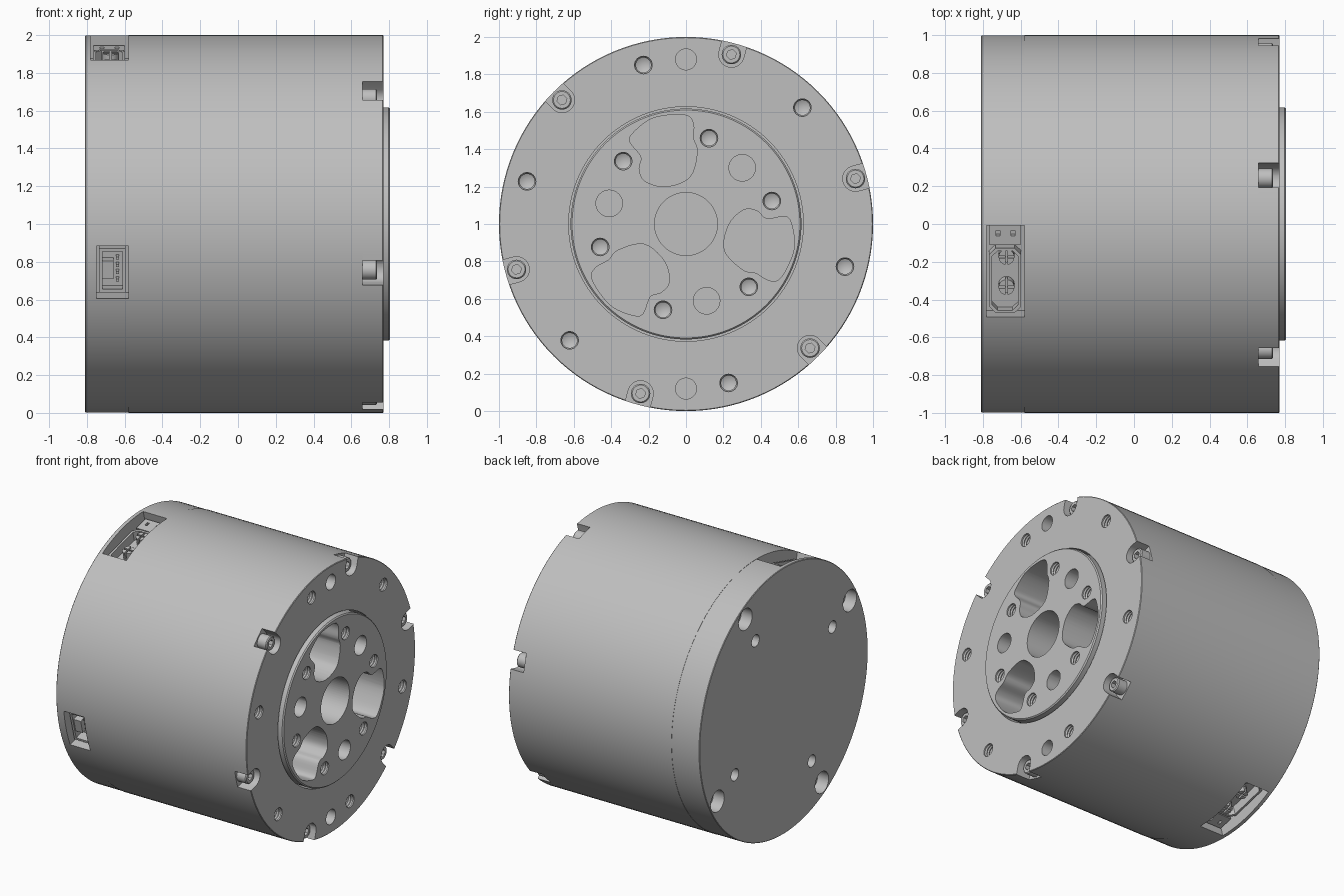
import bpy, bmesh
from math import sin, cos, pi, radians, tau
from mathutils import Vector

if "Cube" in bpy.data.objects:
    bpy.data.objects.remove(bpy.data.objects["Cube"])

grey = bpy.data.materials.new("machined grey")
grey.use_nodes = True
grey.diffuse_color = (0.52, 0.52, 0.52, 1)
grey.node_tree.nodes["Principled BSDF"].inputs["Base Color"].default_value = (0.52, 0.52, 0.52, 1)


def finish(name, bm):
    bmesh.ops.recalc_face_normals(bm, faces=bm.faces)
    mesh = bpy.data.meshes.new(name)
    bm.to_mesh(mesh)
    bm.free()
    mesh.materials.append(grey)
    obj = bpy.data.objects.new(name, mesh)
    bpy.context.collection.objects.link(obj)
    return obj


def lathe(name, profile, radius=0, angle=0, steps=32):
    """Spin (x, r) points about an x-parallel axis placed at a polar position."""
    a = radians(angle)
    axis = Vector((0, radius * cos(a), 1 + radius * sin(a)))
    bm = bmesh.new()
    vs = [bm.verts.new(axis + Vector((x, 0, r))) for x, r in profile]
    es = [bm.edges.new(pair) for pair in zip(vs, vs[1:])]
    bmesh.ops.spin(bm, geom=vs + es, cent=axis, axis=(1, 0, 0), angle=tau, steps=steps)
    bmesh.ops.remove_doubles(bm, verts=bm.verts, dist=1e-5)
    return finish(name, bm)


def prism(name, pts, lo, hi, angle=0, radial=False):
    """Extrude (radial, tangent) points along x, or (x, tangent) points outward."""
    a = radians(angle)

    def place(p, h):
        x, v, u = (p[0], h, p[1]) if radial else (h, p[0], p[1])
        return (x, v * cos(a) - u * sin(a), 1 + v * sin(a) + u * cos(a))

    bm = bmesh.new()
    low = [bm.verts.new(place(p, lo)) for p in pts]
    top = [bm.verts.new(place(p, hi)) for p in pts]
    bm.faces.new(low)
    bm.faces.new(top)
    n = len(pts)
    for i in range(n):
        j = (i + 1) % n
        bm.faces.new((low[i], low[j], top[j], top[i]))
    return finish(name, bm)


def rect(x0, x1, u0, u1, c=0):
    """Rectangle outline, corners chamfered by c."""
    if not c:
        return [(x0, u0), (x1, u0), (x1, u1), (x0, u1)]
    return [(x0 + c, u0), (x1 - c, u0), (x1, u0 + c), (x1, u1 - c),
            (x1 - c, u1), (x0 + c, u1), (x0, u1 - c), (x0, u0 + c)]


def circle(x, u, r, n=20):
    return [(x + r * cos(tau * i / n), u + r * sin(tau * i / n)) for i in range(n)]


def cut(target, cutters):
    for cutter in cutters:
        mod = target.modifiers.new("cut", "BOOLEAN")
        mod.operation = "DIFFERENCE"
        mod.solver = "EXACT"
        mod.object = cutter
        bpy.context.view_layer.objects.active = target
        bpy.ops.object.modifier_apply(modifier=mod.name)
        bpy.data.objects.remove(cutter)


def drill(x, r, depth, radius, angle, tip=0.0):
    """Round blind hole entering a +x face."""
    return lathe("cutter", [(x + .05, 0), (x + .05, r), (x - depth, r), (x - depth - tip, 0)], radius, angle)


def tapped(x, radius, angle):
    """Threaded blind hole with a conical bottom."""
    prof = [(x + .05, 0), (x + .05, .047)]
    for i in range(3):
        prof += [(x - .01 - i * .02, .047), (x - .02 - i * .02, .040)]
    return lathe("cutter", prof + [(x - .07, .040), (x - .09, 0)], radius, angle)


def smooth_loop(pts, steps=5):
    """Closed Catmull-Rom curve."""
    out, n = [], len(pts)
    for i in range(n):
        a, b, c, d = (Vector(pts[(i + k) % n]) for k in (-1, 0, 1, 2))
        for s in range(steps):
            t = s / steps
            p = b + (c - a) * t / 2 + (2 * a - 5 * b + 4 * c - d) * t * t / 2 \
                + (3 * b - a - 3 * c + d) * t ** 3 / 2
            out.append((p.x, p.y))
    return out


SIXTH = range(15, 375, 60)
SEAM, RING, FACE, TIP, REAR = -.58, .66, .77, .806, -.81

# Main housing with a bore for the output flange
lathe("housing", [(SEAM, 0), (SEAM, 1), (RING, 1), (RING, .627), (.2, .627), (.2, 0)], steps=128)

# Front ring: screw notches, tapped holes and two dowel holes
ring = lathe("front_ring", [(RING, .627), (RING, 1), (FACE - .004, 1), (FACE, .996),
                            (FACE, .627), (RING, .627)], steps=128)
arc = [(.938 + .068 * cos(t), .068 * sin(t)) for t in (pi * 1.5 - pi * i / 12 for i in range(13))]
notch = [(1.1, -.068)] + arc + [(1.1, .068)]
cut(ring, [prism("cutter", notch, RING - .05, FACE + .05, a) for a in SIXTH])
cut(ring, [tapped(FACE, .88, a + 30) for a in SIXTH])
cut(ring, [drill(FACE, .056, .09, .88, a) for a in (90, 270)])

# Socket head screws in the notches
for i, a in enumerate(SIXTH):
    head = lathe(f"screw_{i + 1}", [(RING, 0), (RING, .052), (.73, .052), (.737, .045), (.737, 0)], .938, a)
    cut(head, [prism("cutter", circle(.938, 0, .027, 6), .70, .78, a)])

# Output flange: centre bore, three lobed pockets, round and tapped holes
flange = lathe("output_flange", [(.2, 0), (.2, .617), (TIP - .008, .617), (TIP, .609), (TIP, 0)], steps=128)
lobe = smooth_loop([(-.3, .44), (-.28, .49), (-.19, .56), (-.085, .583), (.01, .578), (.04, .53),
                    (.04, .455), (.06, .385), (.02, .25), (-.11, .2), (-.22, .23), (-.25, .295), (-.24, .36)])
cut(flange, [lathe("cutter", [(TIP + .05, 0), (TIP + .05, .168), (.36, .168), (.36, 0)], steps=64)])
cut(flange, [prism("cutter", lobe, .36, TIP + .05, a) for a in (0, 120, 240)])
cut(flange, [drill(TIP, .071, .4, .425, a) for a in (45, 165, 285)])
cut(flange, [tapped(TIP, .475, a) for a in SIXTH])

# Rear cap: counterbored bolt holes, small holes and connector pockets
cap = lathe("rear_cap", [(SEAM, 0), (SEAM, .998), (REAR + .004, .998), (REAR, .994), (REAR, 0)], steps=128)
for a in (60, 150, 240, 330):
    cut(cap, [
        lathe("cutter", [(REAR - .05, 0), (REAR - .05, .08), (-.72, .08), (-.72, .05), (-.63, .05), (-.63, 0)], .905, a),
        lathe("cutter", [(REAR - .05, 0), (REAR - .05, .045), (-.68, .045), (-.66, 0)], .667, a)])
POWER, SIGNAL = (105, 285), 195
cut(cap, [prism("cutter", rect(-.78, SEAM + .05, -.25, .25), .84, 1.1, a, True) for a in POWER])
cut(cap, [prism("cutter", rect(-.75, SEAM + .05, -.145, .145), .86, 1.1, SIGNAL, True)])


def socket(name, outer, inner, base, rim, angle):
    """Open-topped connector shell."""
    shell = prism(name, outer, base - .01, rim, angle, True)
    cut(shell, [prism("cutter", inner, base + .015, rim + .1, angle, True)])


# Power connectors: shell, two split pins and a slotted side block
for side, a in zip(("upper", "lower"), POWER):
    socket(f"{side}_power_shell", rect(-.767, -.598, -.115, .24, .035),
           rect(-.752, -.613, -.10, .225, .03), .84, .925, a)
    for i, u in enumerate((-.065, .1)):
        pin = prism(f"{side}_power_pin_{i + 1}", circle(-.675, u, .042), .84, .92, a, True)
        cut(pin, [prism("cutter", rect(-.74, -.61, u - .006, u + .006), .87, 1, a, True),
                  prism("cutter", rect(-.681, -.669, u - .06, u + .06), .87, 1, a, True)])
    block = prism(f"{side}_side_block", rect(-.765, -.60, -.24, -.13), .83, .915, a, True)
    cut(block, [prism("cutter", rect(x, x + .02, -.21, -.18), .88, 1, a, True) for x in (-.73, -.65)])

# Signal connector: shell, tongue and contacts
socket("signal_shell", rect(-.735, -.595, -.12, .12), rect(-.718, -.612, -.103, .103), .86, .95, SIGNAL)
prism("signal_tongue", rect(-.725, -.66, -.05, .05), .86, .94, SIGNAL, True)
for i in range(4):
    u = -.06 + i * .04
    prism(f"signal_contact_{i + 1}", rect(-.645, -.63, u - .007, u + .007), .86, .925, SIGNAL, True)

# Smooth curved walls, keep edges crisp
bpy.ops.object.select_all(action="DESELECT")
for obj in bpy.context.collection.objects:
    if obj.type == "MESH":
        obj.select_set(True)
        bpy.context.view_layer.objects.active = obj
bpy.ops.object.shade_smooth_by_angle(angle=radians(30))
